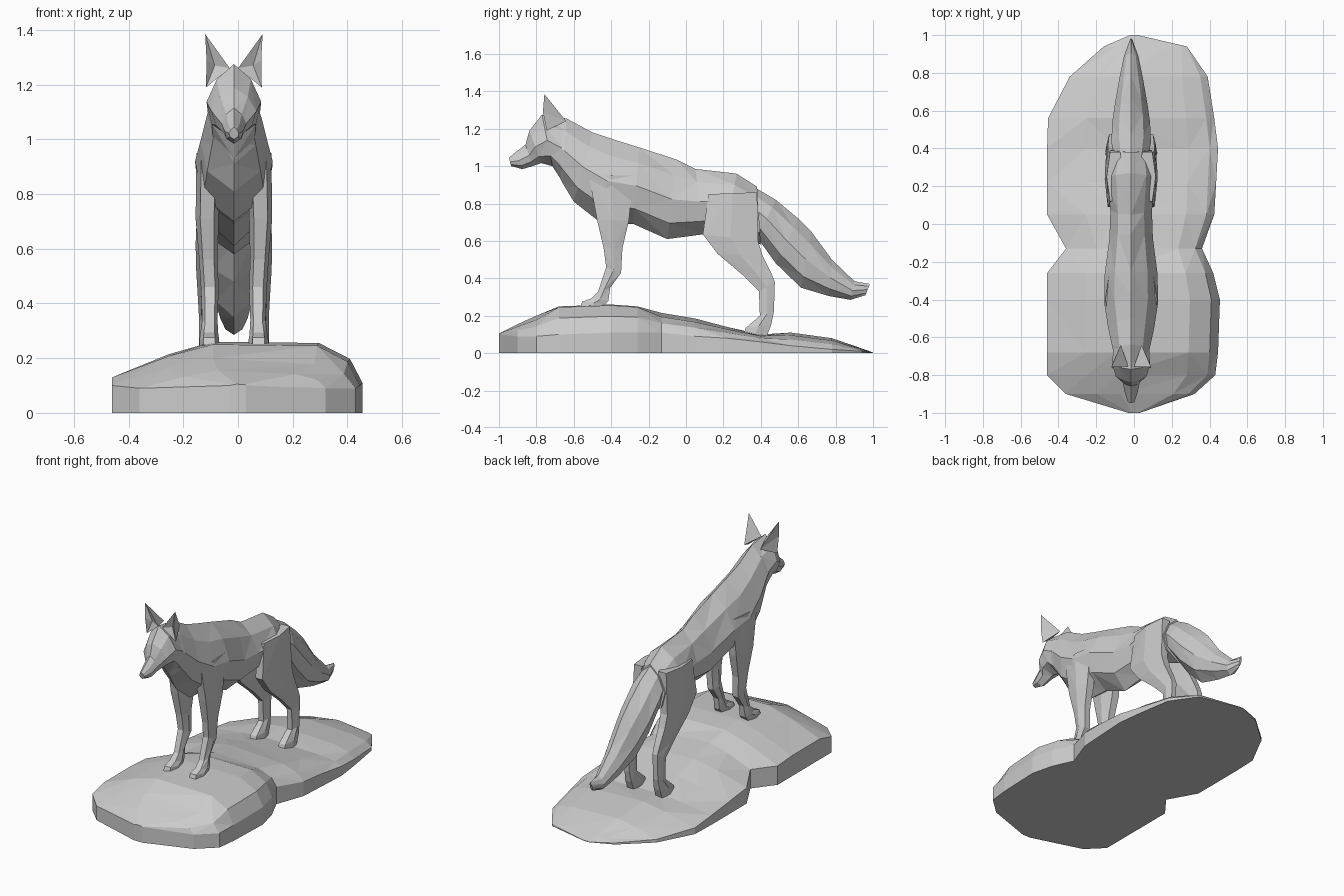
import bpy, bmesh

CX = -0.015  # centre line of the animal


def mesh_object(name, verts, faces):
    bm = bmesh.new()
    vs = [bm.verts.new(v) for v in verts]
    for f in faces:
        bm.faces.new([vs[i] for i in f])
    bmesh.ops.recalc_face_normals(bm, faces=bm.faces)
    # split bent quads so that the facets are crisp
    bmesh.ops.connect_verts_nonplanar(bm, angle_limit=0.03, faces=bm.faces)
    me = bpy.data.meshes.new(name)
    bm.to_mesh(me)
    bm.free()
    ob = bpy.data.objects.new(name, me)
    bpy.context.collection.objects.link(ob)
    return ob


def skin(name, rings):
    """Join equal-sized rings of points into a closed solid."""
    n = len(rings[0])
    faces = [list(range(n)), list(range((len(rings) - 1) * n, len(rings) * n))]
    for r in range(len(rings) - 1):
        for i in range(n):
            j = (i + 1) % n
            faces.append([r * n + i, r * n + j, (r + 1) * n + j, (r + 1) * n + i])
    return mesh_object(name, [p for ring in rings for p in ring], faces)


ROUND = [(0, 0), (.2, .62), (.5, 1), (.8, .8), (1, 0)]
BOXY = [(0, .6), (.5, 1), (1, .6)]


def loft(name, stations, section, side=0):
    """Stations: y,z of one edge, y,z of the opposite edge, half width, x offset."""
    outline = section + [(t, -w) for t, w in reversed(section) if w]
    rings = []
    for ya, za, yb, zb, hw, *off in stations:
        x = CX + side * (off[0] if off else 0)
        rings.append([(x + w * hw, ya + (yb - ya) * t, za + (zb - za) * t)
                      for t, w in outline])
    return skin(name, rings)


# head: nose to nape
loft("head", [
    (-.947, 1.045, -.935, 1.0, .018),
    (-.91, 1.075, -.875, .984, .034),
    (-.858, 1.115, -.82, 1.0, .045),
    (-.837, 1.19, -.775, 1.016, .082),
    (-.77, 1.275, -.714, 1.0, .1),
    (-.64, 1.255, -.67, .93, .095)], ROUND)

# neck and trunk
loft("body", [
    (-.75, 1.265, -.70, .99, .085),
    (-.64, 1.255, -.66, .91, .1),
    (-.5, 1.18, -.6, .81, .122),
    (-.38, 1.14, -.46, .70, .142),
    (-.25, 1.1, -.28, .69, .14),
    (-.05, 1.035, -.1, .61, .115),
    (.05, .985, .09, .635, .11),
    (.27, .96, .22, .66, .13),
    (.38, .89, .40, .58, .11)], ROUND)

# bushy tail
loft("tail", [
    (.25, .955, .30, .75, .07),
    (.48, .82, .38, .62, .105),
    (.60, .72, .48, .48, .1),
    (.67, .65, .615, .35, .085),
    (.78, .5, .765, .305, .062),
    (.9, .385, .88, .285, .038),
    (.983, .37, .96, .31, .008)], ROUND)

front_leg = [
    (-.52, .95, -.28, .95, .045, .092),
    (-.475, .71, -.305, .71, .042, .098),
    (-.44, .56, -.34, .56, .034, .093),
    (-.427, .46, -.347, .43, .032, .088),
    (-.47, .33, -.405, .35, .028, .088),
    (-.505, .293, -.415, .28, .033, .09),
    (-.555, .275, -.43, .262, .036, .09),
    (-.565, .248, -.44, .245, .036, .09)]
hind_leg = [
    (.12, .85, .38, .86, .045, .085),
    (.09, .635, .385, .60, .04, .1),
    (.17, .53, .41, .52, .038, .1),
    (.30, .42, .455, .43, .032, .1),
    (.39, .33, .475, .38, .028, .1),
    (.395, .2, .47, .22, .028, .1),
    (.32, .135, .455, .15, .036, .1),
    (.308, .1, .43, .085, .036, .1)]
for side, label in ((-1, "left"), (1, "right")):
    loft("front_leg_" + label, front_leg, BOXY, side)
    loft("hind_leg_" + label, hind_leg, BOXY, side)
    # pointed ear with a hollow front
    pts = [(.102, -.745, 1.19), (.015, -.755, 1.26), (.055, -.64, 1.24),
           (.105, -.757, 1.385), (.07, -.735, 1.27), (.1, -.765, 1.29)]
    mesh_object("ear_" + label, [(CX + side * x, y, z) for x, y, z in pts],
                [(1, 2, 3), (2, 0, 5), (2, 5, 3), (1, 3, 4), (3, 5, 4),
                 (5, 0, 4), (0, 1, 4), (0, 2, 1)])

# rock: y, left x, right x, left edge z, right edge z, ridge z
rock = [
    (-1, -.03, .03, .1, .1, .105),
    (-.9, -.36, .32, .09, .09, .155),
    (-.8, -.46, .43, .1, .09, .2),
    (-.68, -.46, .445, .13, .1, .25),
    (-.4, -.46, .455, .13, .11, .26),
    (-.26, -.46, .42, .12, .11, .25),
    (-.13, -.36, .36, .12, .11, .215),
    (.05, -.46, .425, .1, .09, .185),
    (.22, -.46, .435, .08, .08, .14),
    (.4, -.46, .445, .06, .06, .1),
    (.56, -.455, .425, .04, .04, .11),
    (.78, -.34, .39, .02, .02, .08),
    (.94, -.16, .28, .01, .01, .025),
    (1, -.02, .02, .0, .0, .004)]
rings = []
for y, xl, xr, el, er, z in rock:
    lift = .97 if -.75 < y < -.2 else .8
    el, er = max(el, .002), max(er, .002)
    rings.append([(xl, y, 0), (xl, y, el), (xl * .55, y, el + (z - el) * .65),
                  (xl * .2, y, z), (xr * .65, y, er + (z - er) * lift),
                  (xr * .9, y, er + (z - er) * lift * .6), (xr, y, er), (xr, y, 0)])
skin("rock_base", rings)
